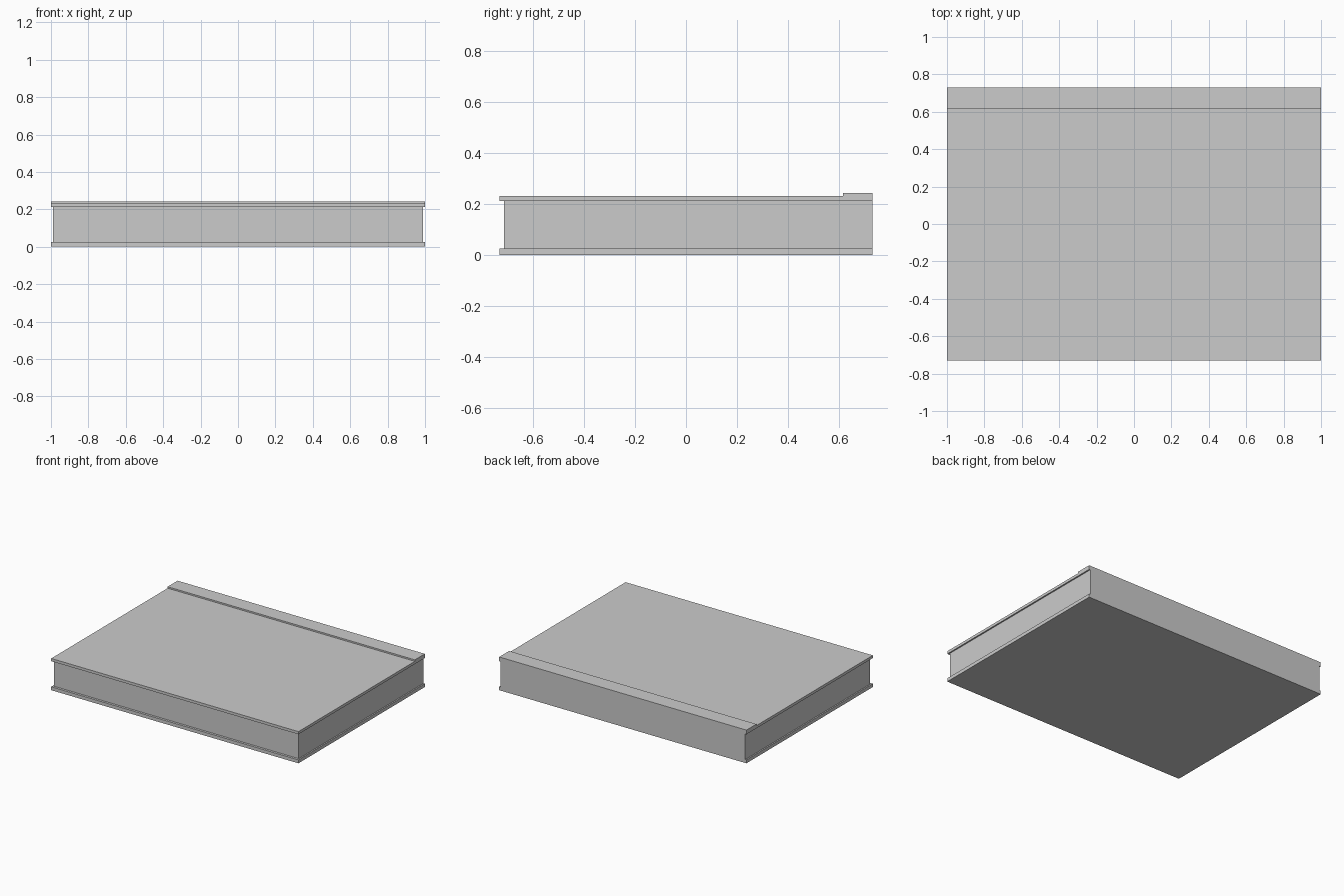
import bpy

if "Cube" in bpy.data.objects:
    bpy.data.objects.remove(bpy.data.objects["Cube"])


def box(name, x, y, z):
    """Axis-aligned box from (min, max) ranges."""
    bpy.ops.mesh.primitive_cube_add(
        size=1, location=[(a + b) / 2 for a, b in (x, y, z)])
    ob = bpy.context.object
    ob.name = name
    ob.scale = [b - a for a, b in (x, y, z)]
    bpy.ops.object.transform_apply(location=False, rotation=False, scale=True)
    return ob


W, BACK, FRONT = 1.0, 0.73, -0.73

# Bottom plate, overhanging the body at the front and sides
box("bottom_plate", (-W, W), (FRONT, BACK), (0, 0.025))
# Main body, flush with the plates at the back
box("body", (-0.99, 0.99), (-0.713, BACK), (0.025, 0.212))
# Top plate
box("top_plate", (-W, W), (FRONT, BACK), (0.212, 0.232))
# Raised strip along the back edge
box("back_strip", (-W, W), (0.615, BACK), (0.232, 0.243))
